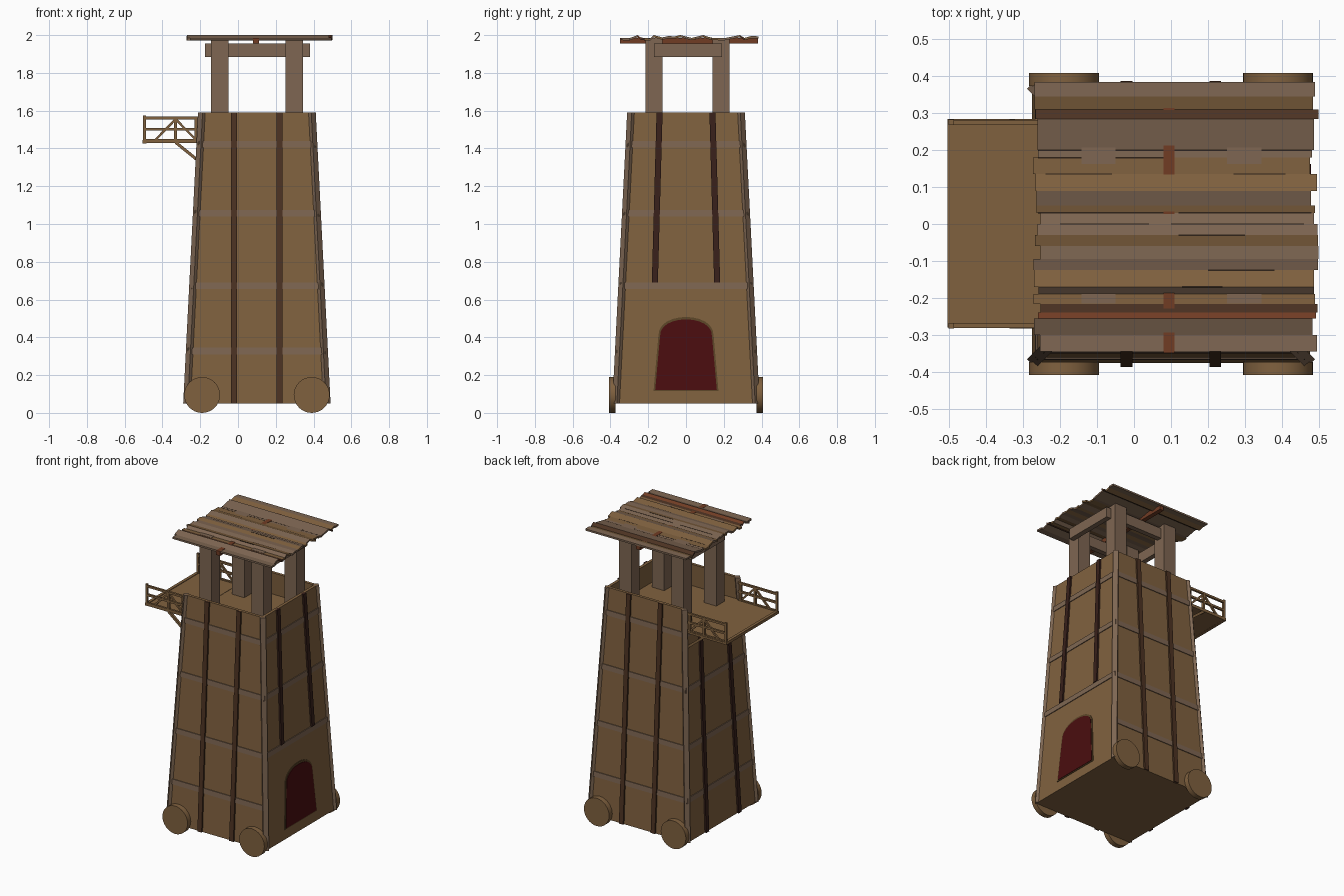
import bpy, bmesh, math, random
from mathutils import Vector

random.seed(4)
old = bpy.data.objects.get("Cube")
if old:
    bpy.data.objects.remove(old, do_unlink=True)

CX = 0.1                      # tower axis
Z0, ZF, Z1 = 0.05, 1.44, 1.59  # base, platform floor, parapet top


def material(name, code):
    rgb = [int(code[i:i + 2], 16) / 255 for i in (0, 2, 4)]
    col = [c / 12.92 if c <= 0.04045 else ((c + 0.055) / 1.055) ** 2.4 for c in rgb] + [1]
    m = bpy.data.materials.new(name)
    m.use_nodes = True
    m.diffuse_color = col
    m.node_tree.nodes["Principled BSDF"].inputs["Base Color"].default_value = col
    return m


TAN = material("tan wood", "80613f")
GREY = material("grey wood", "7e6652")
DARK = material("dark brown wood", "4c3222")
DEEP = material("deep brown wood", "38201a")
RUST = material("rust wood", "713c24")
RED = material("door red", "4a0d0f")
TRIM = material("door trim", "5c4628")
CRACK = material("crack", "2e2218")


def finish(name, bm, mat):
    bmesh.ops.recalc_face_normals(bm, faces=bm.faces)
    me = bpy.data.meshes.new(name)
    bm.to_mesh(me)
    bm.free()
    me.materials.append(mat)
    ob = bpy.data.objects.new(name, me)
    bpy.context.collection.objects.link(ob)
    return ob


def prism(name, a, b, mat):
    """Solid between two matching outlines."""
    bm = bmesh.new()
    va, vb = [[bm.verts.new(p) for p in ring] for ring in (a, b)]
    bm.faces.new(va)
    bm.faces.new(vb)
    n = len(a)
    for i in range(n):
        j = (i + 1) % n
        bm.faces.new((va[i], va[j], vb[j], vb[i]))
    return finish(name, bm, mat)


def box(name, x, y, z, mat):
    ring = lambda h: [(x[0], y[0], h), (x[1], y[0], h), (x[1], y[1], h), (x[0], y[1], h)]
    return prism(name, ring(z[0]), ring(z[1]), mat)


def bar(name, p, q, y, w, mat):
    """Square bar in the xz plane from p to q."""
    p, q = Vector(p), Vector(q)
    d = (q - p).normalized() * w / 2
    s = Vector((-d.y, d.x))
    ring = [p + s, q + s, q - s, p - s]
    return prism(name, [(v.x, y - w / 2, v.y) for v in ring],
                 [(v.x, y + w / 2, v.y) for v in ring], mat)


def half(z):
    return 0.376 - (z - Z0) * 0.051


def wall_piece(name, angle, outline, inner, outer, mat):
    """Slab on a sloping wall; outline is (along, height)."""
    a = math.radians(angle)
    n, t = Vector((math.cos(a), math.sin(a), 0)), Vector((-math.sin(a), math.cos(a), 0))
    reach = math.sqrt(2) if angle % 90 else 1

    def ring(off):
        return [Vector((CX, 0, z)) + n * (half(z) * reach + off) + t * u for u, z in outline]
    return prism(name, ring(inner), ring(outer), mat)


# Tower body up to the platform floor
def square(z):
    h = half(z)
    return [(CX - h, -h, z), (CX + h, -h, z), (CX + h, h, z), (CX - h, h, z)]


prism("tower_body", square(Z0), square(ZF), TAN)

SIDES = {"front": 270, "back": 90, "left": 0, "right": 180}
for side, ang in SIDES.items():
    # Parapet, open on the balcony side
    if side != "right":
        a, b = half(ZF), half(Z1)
        wall_piece(side + "_parapet", ang, [(-a, ZF), (a, ZF), (b, Z1), (-b, Z1)], -0.02, 0, TAN)
    # Horizontal bands
    for i, z in enumerate((0.31, 0.655, 1.04, 1.405)):
        if side == "left" and i == 0:
            continue
        a, b = half(z), half(z + 0.035)
        wall_piece(f"{side}_band_{i}", ang,
                   [(-a, z), (a, z), (b, z + 0.035), (-b, z + 0.035)], -0.01, 0.005, GREY)
    # Vertical battens
    for s in (-1, 1):
        if side in ("front", "back"):
            lo, hi, u0, u1, mat = Z0, Z1, 0.12, 0.12, DARK
        elif side == "left":
            lo, hi, u0, u1, mat = 0.69, Z1, 0.165, 0.14, DEEP
        else:
            lo, hi, u0, u1, mat = Z0, ZF - 0.02, 0.175, 0.145, DEEP
        w = 0.016
        wall_piece(f"{side}_batten_{s}", ang,
                   [(s * u0 - w, lo), (s * u0 + w, lo), (s * u1 + w, hi), (s * u1 - w, hi)],
                   -0.01, 0.011, mat)

# Chamfered corner strips
for i in range(4):
    w = 0.017
    wall_piece(f"corner_strip_{i}", 45 + 90 * i, [(-w, Z0), (w, Z0), (w, Z1), (-w, Z1)],
               -0.03, 0.003, GREY)


# Arched door with trim
def arch(w0, w1, bottom, spring, rise, n=12):
    pts = [(-w0, bottom), (w0, bottom)]
    for i in range(n + 1):
        t = math.pi * i / n
        pts.append((w1 * math.cos(t), spring + rise * math.sin(t) ** 0.8))
    return pts


wall_piece("door_trim", 0, arch(0.172, 0.147, 0.115, 0.40, 0.108), -0.01, 0.004, TRIM)
wall_piece("door", 0, arch(0.163, 0.138, 0.122, 0.40, 0.095), -0.01, 0.007, RED)

# Wheels
for x in (-0.19, 0.39):
    for s in (-1, 1):
        bm = bmesh.new()
        bmesh.ops.create_cone(bm, cap_ends=True, segments=32, radius1=0.095,
                              radius2=0.095, depth=0.035)
        ob = finish(f"wheel_{x}_{s}", bm, TAN)
        ob.rotation_euler.x = math.pi / 2
        ob.location = (x, s * 0.391, 0.095)
        bpy.ops.object.select_all(action='DESELECT')
        ob.select_set(True)
        bpy.context.view_layer.objects.active = ob
        bpy.ops.object.shade_smooth_by_angle()

# Roof posts and beams
POST_X, POST_Y = ((-0.142, -0.05), (0.252, 0.345)), ((-0.215, -0.125), (0.14, 0.23))
for i, px in enumerate(POST_X):
    for j, py in enumerate(POST_Y):
        box(f"post_{i}_{j}", px, py, (ZF, 1.985), GREY)
BEAM_Z = (1.885, 1.955)
for i, x in enumerate(((-0.175, -0.142), (0.345, 0.38))):
    box(f"cross_beam_{i}", x, (-0.17, 0.19), BEAM_Z, GREY)
for i, py in enumerate(POST_Y):
    mid = sum(py) / 2
    box(f"long_beam_{i}", (-0.142, 0.345), (mid - 0.017, mid + 0.017), BEAM_Z, GREY)
box("ridge_beam", (0.08, 0.11), (-0.35, 0.38), (1.955, 1.986), RUST)

# Roof planks: start y of each plank and its wood
planks = [(-0.345, GREY), (-0.30, GREY), (-0.256, RUST), (-0.24, DARK), (-0.217, TAN),
          (-0.19, GREY), (-0.17, TAN), (-0.125, GREY), (-0.095, GREY), (-0.06, TAN),
          (-0.03, GREY), (0.0, GREY), (0.03, TAN), (0.05, GREY), (0.09, TAN),
          (0.135, TAN), (0.18, GREY), (0.2, GREY), (0.285, DARK), (0.31, TAN),
          (0.345, GREY)]
edges = [y for y, m in planks] + [0.385]
heights = [1.99 + (0.01 if i % 4 == 2 else random.uniform(-0.008, 0.006))
           for i in range(len(edges))]
for i, (y, mat) in enumerate(planks):
    xa, xb = random.uniform(-0.275, -0.25), random.uniform(0.475, 0.5)
    if i == 8:
        xb = 0.5
    prof = [(y, heights[i]), (edges[i + 1], heights[i + 1]),
            (edges[i + 1], heights[i + 1] - 0.012), (y, heights[i] - 0.012)]
    prism(f"roof_plank_{i}", [(xa, *p) for p in prof], [(xb, *p) for p in prof], mat)

# Thin cracks along the plank joints
for i, xa, xb in ((6, 0.13, 0.24), (7, 0.2, 0.38), (10, 0.12, 0.3), (11, -0.2, 0.04),
                  (11, 0.1, 0.46), (12, -0.26, 0.08), (12, 0.12, 0.48), (15, -0.24, -0.06),
                  (15, 0.27, 0.41), (16, -0.26, 0.1), (17, -0.26, 0.48)):
    y, z = edges[i], heights[i]
    box(f"roof_crack_{i}_{xa}", (xa, xb), (y - 0.002, y + 0.002), (z - 0.004, z + 0.0005), CRACK)

# Balcony floor and edge beam
box("balcony_floor", (-0.487, -0.19), (-0.28, 0.285), (1.428, 1.442), TAN)
box("balcony_edge", (-0.505, -0.485), (-0.28, 0.285), (1.427, 1.446), TAN)

# Balcony railings and braces, one set on each side
for s in (-1, 1):
    y = s * 0.275
    for z in (1.561, 1.502, 1.443):
        bar(f"rail_{s}_{z}", (-0.5, z), (-0.205, z), y, 0.014, TAN)
    for x in (-0.495, -0.33, -0.222):
        bar(f"rail_post_{s}_{x}", (x, 1.43), (x, 1.575 if x < -0.4 else 1.561), y, 0.015, TAN)
    for x in (-0.44, -0.22):
        bar(f"rail_diagonal_{s}_{x}", (-0.33, 1.555), (x, 1.443), y, 0.012, TAN)
    bar(f"floor_brace_{s}", (-0.33, 1.432), (-0.21, 1.335), y, 0.016, TAN)
